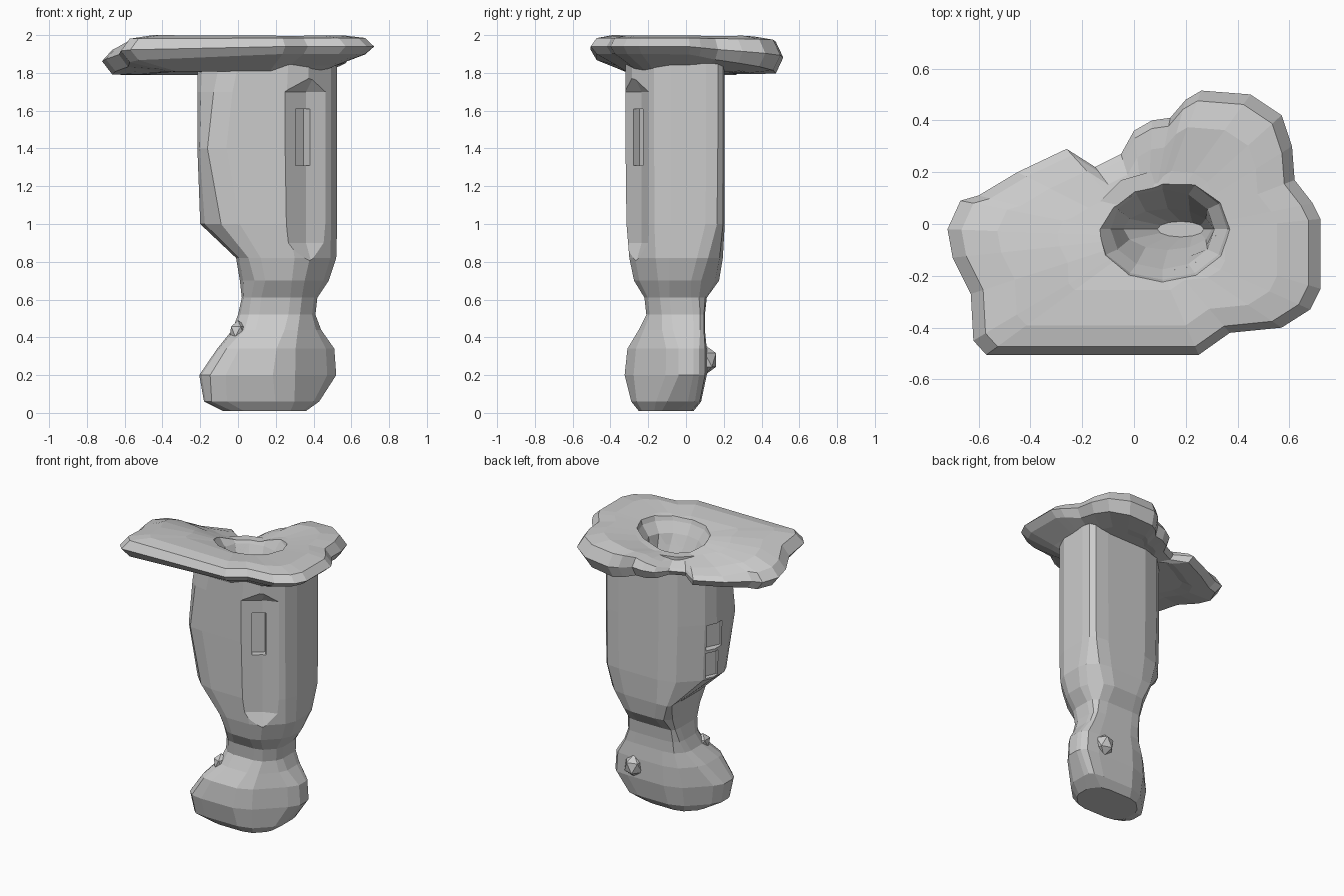
import bpy, bmesh, math
from mathutils import Vector, Matrix

if "Cube" in bpy.data.objects:
    bpy.data.objects.remove(bpy.data.objects["Cube"])


def make(name, bm):
    bmesh.ops.recalc_face_normals(bm, faces=bm.faces)
    me = bpy.data.meshes.new(name)
    bm.to_mesh(me)
    bm.free()
    ob = bpy.data.objects.new(name, me)
    bpy.context.collection.objects.link(ob)
    return ob


def loft(bm, rings):
    loops = [[bm.verts.new(p) for p in r] for r in rings]
    n = len(loops[0])
    for a, b in zip(loops, loops[1:]):
        for i in range(n):
            j = (i + 1) % n
            bm.faces.new((a[i], a[j], b[j], b[i]))
    bm.faces.new(loops[0][::-1])
    bm.faces.new(loops[-1])


def section(z, x0, x1, y0, y1, s0, s1, d0, d1):
    """Octagon bounded in x, y, x+y and y-x, with softened corners."""
    o = [(s0 - y0, y0), (y0 - d0, y0), (x1, d0 + x1), (x1, s1 - x1),
         (s1 - y1, y1), (y1 - d1, y1), (x0, d1 + x0), (x0, s0 - x0)]
    pts = []
    for i, p in enumerate(o):
        v, a, b = (Vector((*q, z)) for q in (p, o[i - 1], o[(i + 1) % 8]))
        pts += [v.lerp(a, 0.18), v.lerp(b, 0.18)]
    return pts


def clamp(v):
    return max(0.0, min(1.0, v))


# Column: foot, neck and body
levels = [
    (0.01, -.08, .36, -.25, .04, -.27, .33, -.51, .02),
    (0.06, -.18, .43, -.29, .08, -.42, .47, -.56, .06),
    (0.20, -.205, .52, -.325, .11, -.46, .58, -.58, .09),
    (0.34, -.11, .51, -.31, .11, -.36, .57, -.57, .08),
    (0.44, -.03, .44, -.25, .10, -.20, .51, -.54, .05),
    (0.52, .00, .41, -.21, .10, -.14, .48, -.52, .05),
    (0.61, .02, .42, -.22, .11, -.14, .48, -.54, .06),
    (0.70, .01, .48, -.275, .175, -.17, .54, -.60, .10),
    (0.82, -.01, .52, -.30, .195, -.23, .62, -.65, .17),
    (1.00, -.20, .525, -.315, .205, -.38, .68, -.66, .21),
    (1.40, -.215, .525, -.32, .205, -.47, .685, -.66, .22),
    (1.70, -.215, .525, -.32, .205, -.43, .685, -.66, .22),
    (1.90, -.215, .525, -.32, .205, -.38, .685, -.66, .22),
]
bm = bmesh.new()
loft(bm, [section(*l) for l in levels])
column = make("column_with_foot", bm)

# Irregular top plate
outline = [(-.72, -.02), (-.67, .09), (-.6, .11), (-.45, .2), (-.26, .29), (-.15, .22),
           (-.05, .27), (0, .36), (.07, .4), (.14, .41), (.2, .48), (.26, .515),
           (.45, .5), (.57, .42), (.61, .3), (.62, .17), (.69, .08), (.72, .02),
           (.72, -.25), (.68, -.33), (.57, -.4), (.37, -.42), (.25, -.505),
           (-.57, -.505), (-.62, -.45), (-.63, -.27), (-.7, -.13)]


def plate_ring(scale, z, drop, dished):
    """Outline scaled about its middle; droops at the back left, dished on top."""
    ring = []
    for px, py in outline:
        w = clamp(0.5 + 1.2 * py - 0.7 * px)
        x, y = .05 + (px - .05) * scale, -.05 + (py + .05) * scale
        dip = .10 * math.exp(-(x + .05) ** 2 / .06 - (y - .25) ** 2 / .06)
        dip += .10 * math.exp(-(x + .4) ** 2 / .06 - (y - .2) ** 2 / .06)
        dip += .05 * math.exp(-((x - .1) ** 2 + y * y) / .06)
        dip += .04 * clamp((-x - .52) * 8) * clamp((y + .35) * 5)
        ring.append((x, y, max(1.78, z - drop * w - dip * dished)))
    return ring


bm = bmesh.new()
loft(bm, [plate_ring(*a) for a in ((.60, 1.81, .01, 0), (.70, 1.84, .05, 0), (.93, 1.90, .11, 0),
                                   (1.0, 1.94, .06, .4), (.93, 1.985, .01, 1), (.75, 2.0, 0, 1),
                                   (.45, 2.0, 0, 1), (.2, 2.0, 0, 1))])
plate = make("top_plate", bm)

# Cutters: tapered socket from the top, front corner groove and two side recesses
bm = bmesh.new()
socket = []
for z, rx, ry, cx in ((2.08, .29, .24, .11), (1.95, .25, .195, .11), (1.88, .20, .155, .11),
                      (1.72, .17, .08, .13), (1.58, .09, .03, .18)):
    socket.append([(cx + rx * math.cos(a * math.pi / 6), -.02 + ry * math.sin(a * math.pi / 6), z)
                   for a in range(12)])
loft(bm, socket)
groove = [(.23, -.335), (.36, -.235), (.47, -.195), (.52, -.3), (.36, -.42)]
loft(bm, [[(x + o, y - o, z) for x, y in groove]
          for z, o in ((.72, .05), (.9, 0), (1.7, 0), (1.8, .05))])
for loc, size, turn in (((.345, -.255, 1.46), (.09, .10, .3), 40),
                        ((-.21, -.03, 1.3), (.10, .13, .18), -25),
                        ((-.21, -.01, 1.1), (.10, .10, .18), -25)):
    m = (Matrix.Translation(loc) @ Matrix.Rotation(math.radians(turn), 4, 'Z')
         @ Matrix.Diagonal((*size, 1)))
    bmesh.ops.create_cube(bm, size=1, matrix=m)
cutter = make("recess_cutter", bm)
cutter.hide_render = True
cutter.hide_set(True)

for ob in (column, plate):
    mod = ob.modifiers.new("recesses", 'BOOLEAN')
    mod.operation = 'DIFFERENCE'
    mod.solver = 'EXACT'
    mod.use_self = True
    mod.object = cutter

# Small bumps on the foot
for name, loc, size in (("back_bump", (.34, .10, .28), (.07, .07, .08)),
                        ("front_bump", (.0, -.19, .43), (.05, .06, .06))):
    bm = bmesh.new()
    bmesh.ops.create_icosphere(bm, subdivisions=1, radius=1,
                               matrix=Matrix.Translation(loc) @ Matrix.Diagonal((*size, 1)))
    make(name, bm)
